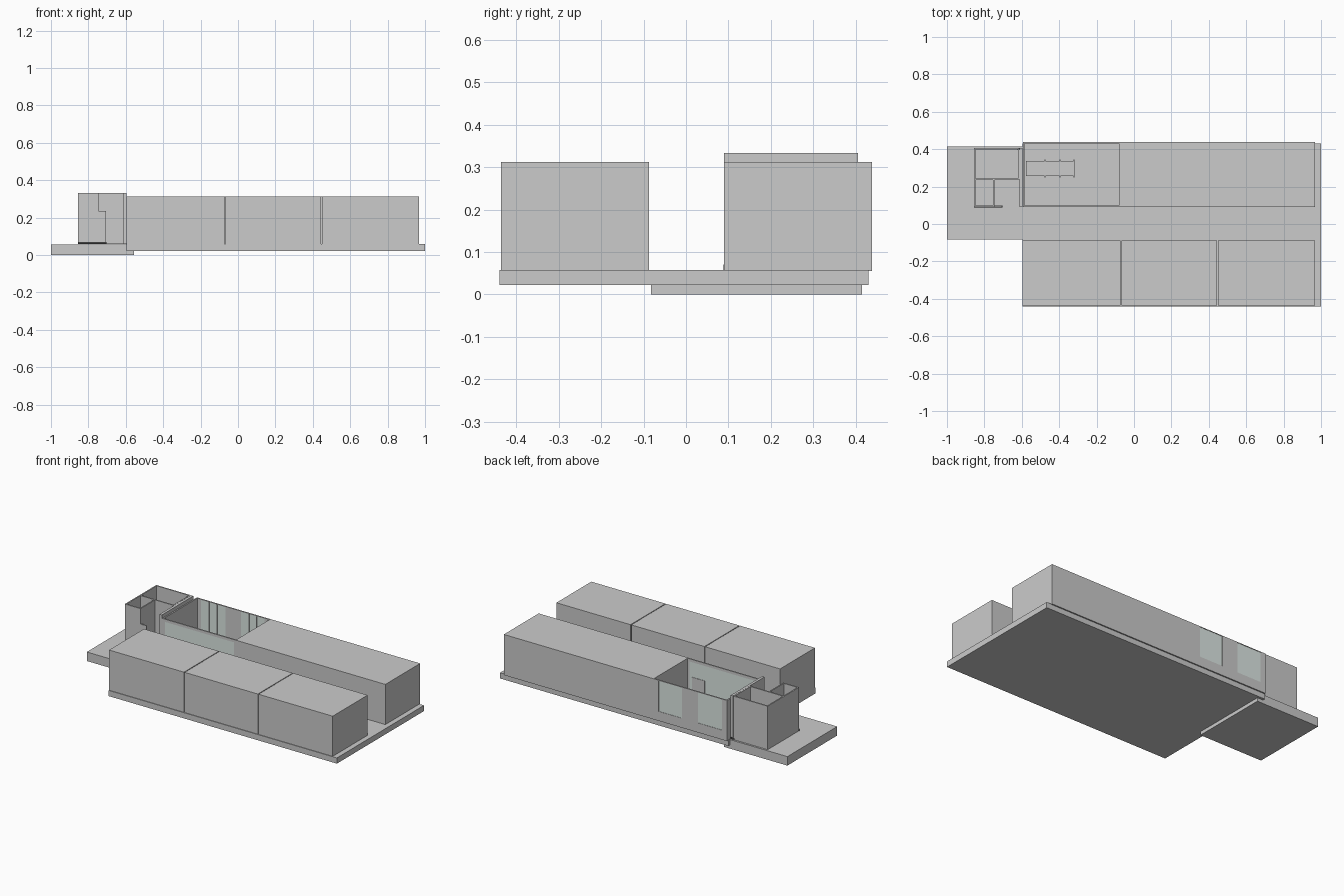
import bpy, bmesh
from mathutils import Vector

if "Cube" in bpy.data.objects:
    bpy.data.objects.remove(bpy.data.objects["Cube"])

glass = bpy.data.materials.new("glass")
glass.diffuse_color = (0.72, 0.80, 0.77, 1)
glass.use_nodes = True
glass.node_tree.nodes["Principled BSDF"].inputs["Base Color"].default_value = glass.diffuse_color
dark = bpy.data.materials.new("dark_trim")
dark.diffuse_color = (0.05, 0.05, 0.05, 1)
dark.use_nodes = True
dark.node_tree.nodes["Principled BSDF"].inputs["Base Color"].default_value = dark.diffuse_color


def box(name, x, y, z, mat=None):
    """Axis-aligned box from (min, max) pairs."""
    bm = bmesh.new()
    bmesh.ops.create_cube(bm, size=1)
    for v in bm.verts:
        v.co = Vector([r[0] if c < 0 else r[1] for r, c in zip((x, y, z), v.co)])
    me = bpy.data.meshes.new(name)
    bm.to_mesh(me)
    bm.free()
    ob = bpy.data.objects.new(name, me)
    bpy.context.collection.objects.link(ob)
    if mat:
        me.materials.append(mat)
    return ob


def wall_with_openings(name, x, y, z, openings):
    """Wall along x, split around openings given as (x0, x1, z0, z1)."""
    left = x[0]
    for i, (a, b, lo, hi) in enumerate(openings):
        box(f"{name}_pier_{i}", (left, a), y, z)
        if lo > z[0]:
            box(f"{name}_sill_{i}", (a, b), y, (z[0], lo))
        if hi < z[1]:
            box(f"{name}_lintel_{i}", (a, b), y, (hi, z[1]))
        left = b
    box(f"{name}_pier_end", (left, x[1]), y, z)


F, TOP, ATOP = 0.058, 0.312, 0.333

# Ground slabs
box("main_slab", (-0.597, 1.0), (-0.44, 0.43), (0.022, F))
box("entrance_slab", (-1.0, -0.556), (-0.083, 0.415), (0, F - 0.001))

# Front row of three closed units
for i, (a, b) in enumerate([(-0.597, -0.073), (-0.068, 0.444), (0.449, 0.968)]):
    box(f"front_unit_{i}", (a, b), (-0.436, -0.087), (F, TOP))

# Rear closed block
box("rear_block", (-0.08, 0.968), (0.09, 0.438), (0.055, TOP))

# Open room: floor and end wall
box("room_floor", (-0.594, -0.08), (0.09, 0.438), (0.055, 0.062))
box("room_end_wall", (-0.594, -0.586), (0.09, 0.438), (0.055, TOP))

# Rear wall with two windows
windows = [(-0.56, -0.39, 0.115, 0.308), (-0.28, -0.115, 0.115, 0.308)]
wall_with_openings("room_rear_wall", (-0.586, -0.08), (0.43, 0.438), (0.055, TOP), windows)
for i, (a, b, lo, hi) in enumerate(windows):
    box(f"rear_window_{i}", (a, b), (0.432, 0.436), (lo, hi), glass)
    for k in (1, 2):
        m = a + (b - a) * k / 3
        box(f"window_mullion_{i}_{k}", (m - 0.002, m + 0.002), (0.427, 0.432), (lo, hi))

# Front wall: large glazing in a frame, with a door
wall_with_openings("room_front_wall", (-0.586, -0.08), (0.09, 0.098), (0.055, TOP),
                   [(-0.575, -0.092, 0.066, 0.295)])
box("front_glazing", (-0.575, -0.092), (0.092, 0.096), (0.066, 0.295), glass)
box("room_door", (-0.20, -0.11), (0.0905, 0.0985), (0.06, 0.2))

# Table with three pairs of supports
box("table_top", (-0.578, -0.316), (0.256, 0.338), (0.128, 0.135))
for i, x in enumerate((-0.476, -0.396, -0.32)):
    for j, y in enumerate((0.254, 0.34)):
        box(f"table_leg_{i}_{j}", (x - 0.003, x + 0.003), (y - 0.005, y + 0.005), (0.06, 0.135))

# Annex: tall walls around two small rooms
T = 0.008
box("annex_left_wall", (-0.855, -0.855 + T), (0.09, 0.405), (F, ATOP))
box("annex_rear_wall", (-0.847, -0.615), (0.397, 0.405), (F, ATOP))
box("annex_right_wall", (-0.621, -0.613), (0.238, 0.397), (F, ATOP))
wall_with_openings("annex_middle_wall", (-0.847, -0.621), (0.235, 0.243), (F, ATOP),
                   [(-0.692, -0.645, F, 0.2)])
box("annex_door", (-0.692, -0.645), (0.237, 0.241), (F, 0.2))
box("small_room_front_wall", (-0.847, -0.745), (0.09, 0.098), (F, ATOP))
box("small_room_side_wall", (-0.753, -0.745), (0.098, 0.235), (F, ATOP))
box("porch_low_wall", (-0.745, -0.705), (0.09, 0.098), (F, 0.235))
box("link_wall", (-0.612, -0.596), (0.09, 0.405), (F, ATOP))

# Dark plinth under the annex walls
box("front_plinth", (-0.856, -0.704), (0.089, 0.099), (F, 0.07), dark)
box("rear_plinth", (-0.622, -0.596), (0.396, 0.406), (F, 0.07), dark)
